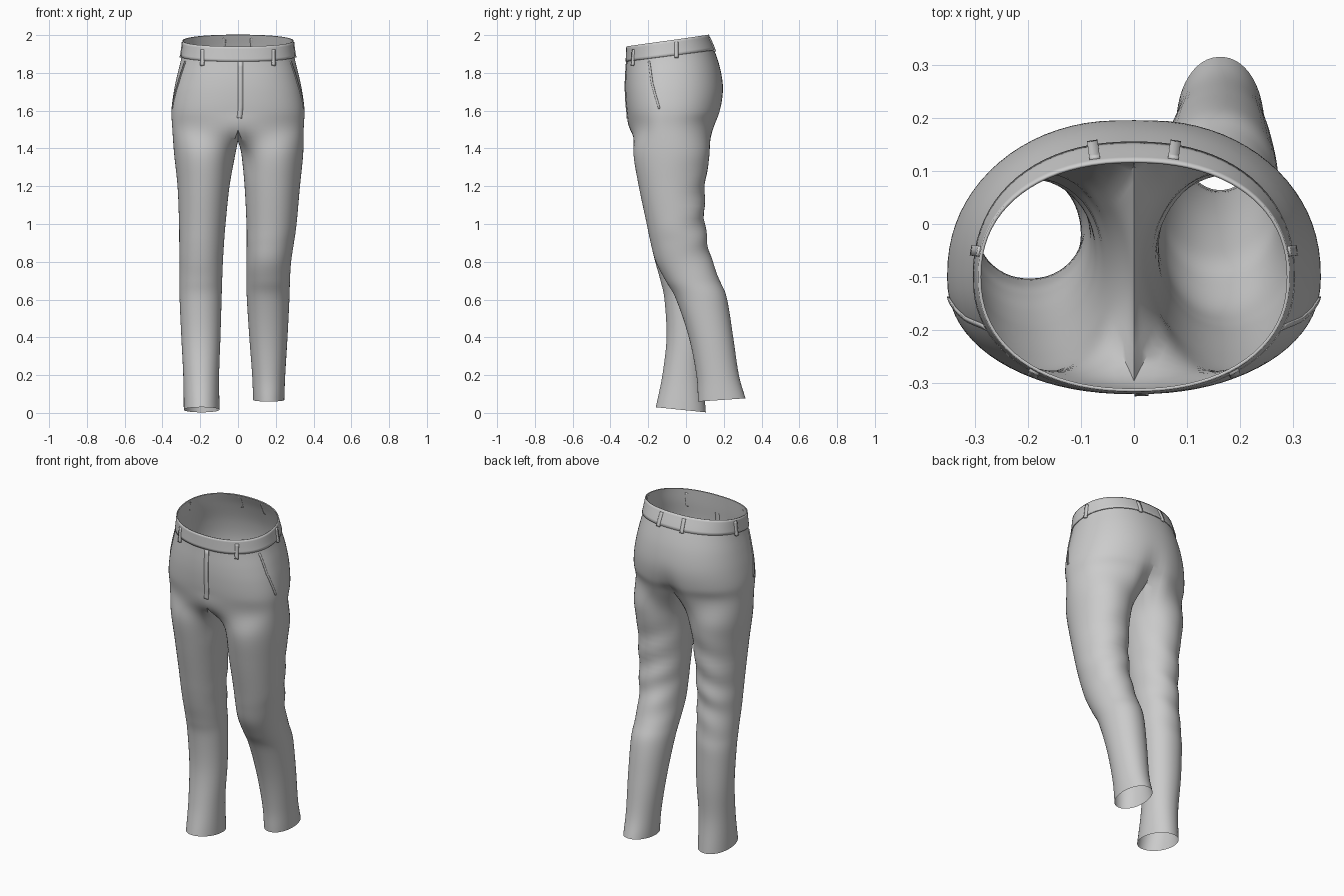
import bpy, bmesh, math
from math import sin, cos, pi, radians
from mathutils import Vector
from mathutils.bvhtree import BVHTree

if "Cube" in bpy.data.objects:
    bpy.data.objects.remove(bpy.data.objects["Cube"])

cloth = bpy.data.materials.new("grey cloth")
cloth.use_nodes = True
GREY = (0.6, 0.6, 0.6, 1)
cloth.diffuse_color = GREY
cloth.node_tree.nodes["Principled BSDF"].inputs["Base Color"].default_value = GREY

OUT, INN, STEPS = 40, 14, 6      # outer columns, inner-leg columns, rows per span
SPLIT = radians(142)             # where the outer leg columns meet the inner ones

# Hip rings: front z, back z, half width, front y, back y, seat cleft depth
HIPS = [(1.94, 2.0, .288, -.31, .115, 0), (1.86, 1.92, .298, -.314, .15, 0),
        (1.77, 1.81, .322, -.32, .184, 0), (1.69, 1.70, .341, -.32, .198, .003),
        (1.60, 1.60, .352, -.313, .187, .018), (1.50, 1.52, .348, -.296, .16, .05)]

# Leg rings: front z, back z, inner x, outer x, front y, back y
LEGS = {
    1: [(1.37, 1.37, .018, .345, -.278, .125), (1.2, 1.2, .035, .328, -.25, .1),
        (1.0, 1.0, .045, .31, -.208, .1), (.9, .9, .046, .296, -.187, .115),
        (.8, .8, .045, .281, -.16, .14), (.7, .7, .045, .275, -.108, .18),
        (.6, .6, .047, .272, -.052, .218), (.4, .4, .06, .262, .015, .25),
        (.2, .2, .075, .25, .055, .28), (.06, .077, .08, .245, .064, .315)],
    -1: [(1.37, 1.37, .014, .338, -.278, .125), (1.2, 1.2, .045, .32, -.25, .1),
         (1.0, 1.0, .066, .312, -.208, .088), (.9, .9, .074, .311, -.187, .088),
         (.8, .8, .08, .31, -.163, .093), (.7, .7, .084, .31, -.135, .1),
         (.6, .6, .087, .309, -.114, .106), (.4, .4, .093, .3, -.103, .104),
         (.2, .2, .1, .29, -.125, .092), (.03, .003, .098, .287, -.16, .105)]}


def power(v, e):
    return math.copysign(abs(v) ** e, v)


def hip_ring(zf, zb, w, yf, yb, cleft):
    """Half ring from front centre round the side to back centre."""
    pts = []
    for i in range(OUT + 1):
        t = -pi / 2 + pi * i / OUT
        x = w * power(max(cos(t), 0), .9)
        s = power(sin(t), .9)
        y = -.1 + s * (yb + .1 if s > 0 else -.1 - yf)
        if s > 0:
            y -= cleft * math.exp(-(x / .06) ** 2)
        pts.append(Vector((x, y, zf + (zb - zf) * (y - yf) / (yb - yf))))
    return pts


def leg_ring(zf, zb, xi, xo, yf, yb):
    """Closed ring: outer columns first, then the inside of the leg."""
    angles = [-SPLIT + 2 * SPLIT * i / OUT for i in range(OUT + 1)]
    angles += [SPLIT + (2 * pi - 2 * SPLIT) * i / INN for i in range(1, INN)]
    pts = []
    for t in angles:
        k = (1 + sin(t)) / 2
        pts.append(Vector(((xi + xo) / 2 + (xo - xi) / 2 * power(cos(t), .95),
                           yf + (yb - yf) * k, zf + (zb - zf) * k)))
    return pts


def spline(keys):
    """Smooth curve through the key points."""
    p = [2 * keys[0] - keys[1]] + keys + [2 * keys[-1] - keys[-2]]
    out = []
    for i in range(1, len(p) - 2):
        a, b, c, d = p[i - 1:i + 3]
        for k in range(STEPS):
            t = k / STEPS
            out.append(.5 * (2 * b + (c - a) * t + (2 * a - 5 * b + 4 * c - d) * t * t
                             + (3 * b - a - 3 * c + d) * t ** 3))
    return out + [keys[-1]]


def wrinkle(p, s):
    """Soft diagonal folds behind the thigh and knee."""
    fade = math.exp(-((p.z - 1.0) / .25) ** 2) * max(0, min(1, (p.y + .15) / .2))
    p.y += .006 * fade * sin(38 * p.z + 16 * p.x * s)
    return p


def columns(side):
    """All vertical strands of one half, outer strands from the waist down."""
    hips = [hip_ring(*r) for r in HIPS]
    legs = [leg_ring(*r) for r in LEGS[side]]
    front, back = hips[-1][0], hips[-1][-1]
    cols = [spline([h[i] for h in hips] + [g[i] for g in legs]) for i in range(OUT + 1)]
    for j in range(1, INN):
        u = j / INN
        saddle = back.lerp(front, u)
        saddle.z -= .07 * sin(pi * u)
        cols.append(spline([saddle] + [g[OUT + j] for g in legs]))
    return [[wrinkle(Vector((p.x * side, p.y, p.z)), side) for p in c] for c in cols]


def finish(name, bm, thickness=0, offset=1):
    mesh = bpy.data.meshes.new(name)
    bm.to_mesh(mesh)
    bm.free()
    mesh.materials.append(cloth)
    ob = bpy.data.objects.new(name, mesh)
    bpy.context.collection.objects.link(ob)
    if thickness:
        m = ob.modifiers.new("thickness", 'SOLIDIFY')
        m.thickness, m.offset = thickness, offset
    bpy.ops.object.select_all(action='DESELECT')
    ob.select_set(True)
    bpy.context.view_layer.objects.active = ob
    bpy.ops.object.shade_smooth_by_angle(angle=radians(45))
    return ob


def loft(bm, cols, side, closed):
    """Quads between neighbouring strands, lined up at the hem."""
    verts = [[bm.verts.new(p) for p in c] for c in cols]
    n = len(verts)
    for i in range(n if closed else n - 1):
        a, b = verts[i], verts[(i + 1) % n]
        rows = min(len(a), len(b))
        a, b = a[-rows:], b[-rows:]
        for r in range(rows - 1):
            quad = (a[r], a[r + 1], b[r + 1], b[r])
            bm.faces.new(quad if side > 0 else quad[::-1])


# Trouser body: both halves welded along the centre seam
body, band = bmesh.new(), bmesh.new()
for side in (1, -1):
    cols = columns(side)
    loft(body, cols, side, True)
    loft(band, [c[:STEPS + 1] for c in cols[:OUT + 1]], side, False)
for bm in (body, band):
    bmesh.ops.remove_doubles(bm, verts=bm.verts, dist=.0005)
    bm.normal_update()
surface = BVHTree.FromBMesh(body)
finish("trouser_body", body)

# Waistband
finish("waistband", band, .006)


def ribbon(name, path, width, thickness):
    """Thin strip of cloth laid on the body along a path."""
    bm, pairs = bmesh.new(), []
    path = [Vector(p) for p in path]
    dense = [a.lerp(b, k / 8) for a, b in zip(path, path[1:]) for k in range(8)] + [path[-1]]
    for i, p in enumerate(dense):
        run = dense[min(i + 1, len(dense) - 1)] - dense[max(i - 1, 0)]
        spot, normal = surface.find_nearest(p)[:2]
        across = normal.cross(run).normalized() * width / 2
        pairs.append([bm.verts.new(spot + across), bm.verts.new(spot - across)])
    for (a, b), (c, d) in zip(pairs, pairs[1:]):
        bm.faces.new((a, b, d, c))
    bm.normal_update()
    mid = bm.faces[:][0] if not bm.faces.ensure_lookup_table() else None
    if mid.normal.dot(surface.find_nearest(mid.calc_center_median())[1]) < 0:
        bmesh.ops.reverse_faces(bm, faces=bm.faces)
    finish(name, bm, thickness)


# Fly flap with its curved lower end
ribbon("fly", [(.014, -.32, 1.862), (.014, -.32, 1.62), (.008, -.32, 1.56)], .026, .004)

# Belt loops and slanted side pockets
for side, label in ((1, "left"), (-1, "right")):
    for place, x, y, z in (("front", .195, -.29, 1.85), ("side", .298, -.05, 1.89),
                           ("back", .075, .13, 1.915)):
        ribbon(f"{label}_{place}_belt_loop",
               [(x * side, y, z + .075), (x * side, y * 1.02, z - .01)], .02, .011)
    ribbon(f"{label}_pocket_edge",
           [(.27 * side, -.19, 1.86), (.31 * side, -.175, 1.74), (.345 * side, -.14, 1.61)],
           .01, .004)
